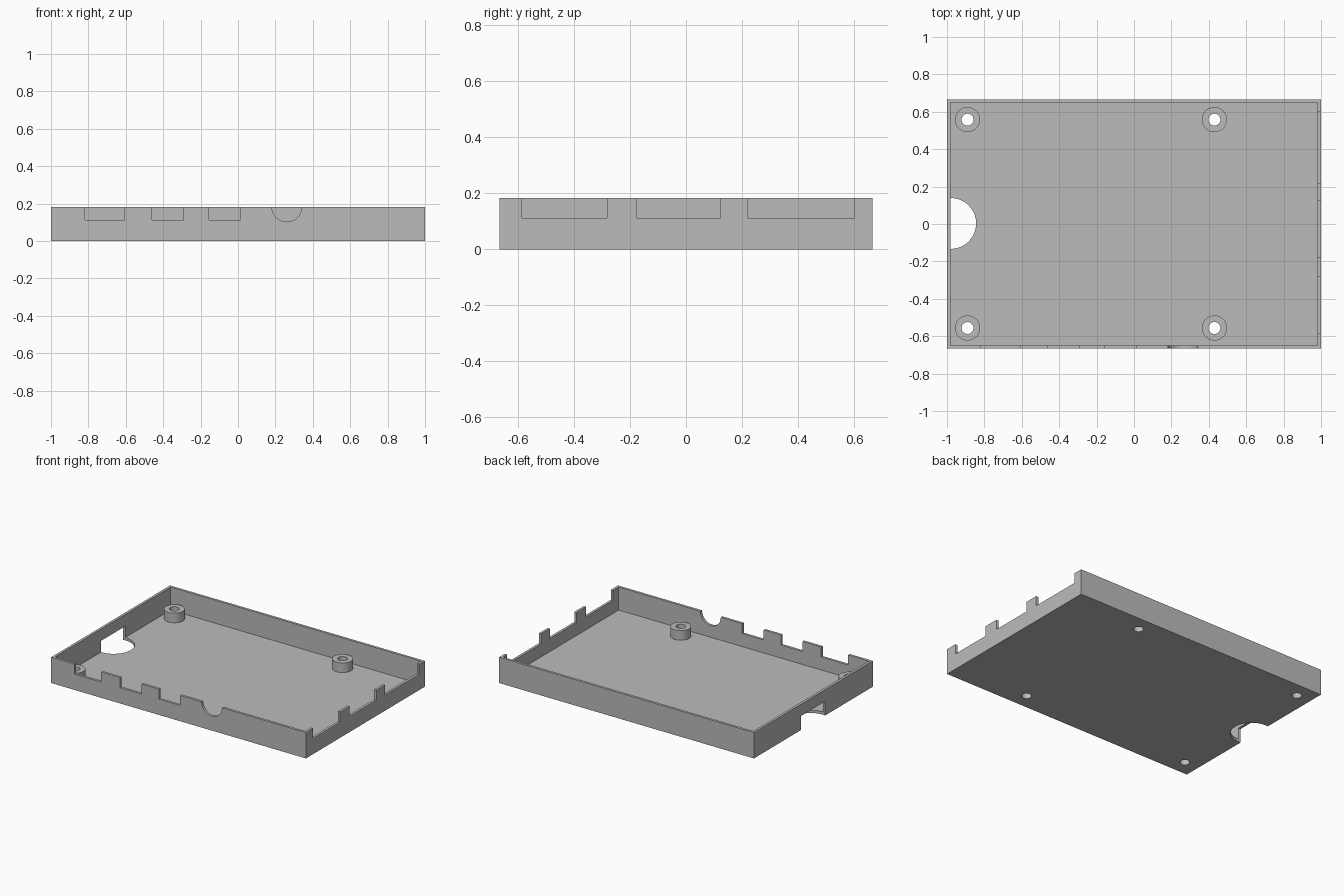
import bpy
import math
from mathutils import Matrix

if "Cube" in bpy.data.objects:
    bpy.data.objects.remove(bpy.data.objects["Cube"], do_unlink=True)

import bmesh

LENGTH, WIDTH, HEIGHT = 2.0, 1.333, 0.183
WALL, FLOOR, NOTCH_Z = 0.018, 0.02, 0.112
TOP = HEIGHT + 0.05
HX, HY = LENGTH / 2, WIDTH / 2

grey = bpy.data.materials.new("grey_plastic")
grey.use_nodes = True
COLOUR = (0.5, 0.5, 0.5, 1)
grey.diffuse_color = COLOUR
grey.node_tree.nodes["Principled BSDF"].inputs["Base Color"].default_value = COLOUR


def finish(name, bm):
    mesh = bpy.data.meshes.new(name)
    bm.to_mesh(mesh)
    bm.free()
    mesh.materials.append(grey)
    obj = bpy.data.objects.new(name, mesh)
    bpy.context.scene.collection.objects.link(obj)
    return obj


def box(name, low, high):
    bm = bmesh.new()
    bmesh.ops.create_cube(bm, size=1)
    for v in bm.verts:
        v.co = [a if c < 0 else b for a, b, c in zip(low, high, v.co)]
    return finish(name, bm)


def cylinder(name, centre, radius, depth, axis="Z", sides=48):
    bm = bmesh.new()
    turn = Matrix.Rotation(math.pi / 2, 4, "X") if axis == "Y" else Matrix()
    bmesh.ops.create_cone(bm, cap_ends=True, segments=sides, radius1=radius,
                          radius2=radius, depth=depth,
                          matrix=Matrix.Translation(centre) @ turn)
    return finish(name, bm)


def combine(target, tool, operation="DIFFERENCE"):
    """Apply one boolean to the target and discard the tool."""
    mod = target.modifiers.new("boolean", "BOOLEAN")
    mod.operation, mod.solver, mod.object = operation, "EXACT", tool
    graph = bpy.context.evaluated_depsgraph_get()
    result = bpy.data.meshes.new_from_object(target.evaluated_get(graph))
    target.modifiers.clear()
    target.data = result
    bpy.data.objects.remove(tool, do_unlink=True)


# Open tray
tray = box("case_tray", (-HX, -HY, 0), (HX, HY, HEIGHT))
combine(tray, box("cavity", (WALL - HX, WALL - HY, FLOOR),
                  (HX - WALL, HY - WALL, TOP)))

# Hollow screw posts, drilled through the floor
for x in (-0.89, 0.43):
    for y in (-0.556, 0.558):
        post_low, post_high = FLOOR / 2, 0.088
        combine(tray, cylinder("post", (x, y, (post_low + post_high) / 2),
                               0.067, post_high - post_low), "UNION")
        combine(tray, cylinder("screw_hole", (x, y, 0), 0.032, 0.4))

# Rectangular port notches in the front wall
for x0, x1 in ((-0.818, -0.607), (-0.46, -0.291), (-0.155, 0.013)):
    combine(tray, box("front_notch", (x0, -HY - 0.05, NOTCH_Z),
                      (x1, -HY + 0.04, TOP)))

# Rounded socket notch in the front wall
combine(tray, cylinder("round_notch", (0.261, -HY, HEIGHT), 0.08, 0.08, "Y"))

# Wide port notches in the +x end wall
for y0, y1 in ((-0.585, -0.283), (-0.176, 0.123), (0.219, 0.602)):
    combine(tray, box("end_notch", (HX - 0.04, y0, NOTCH_Z),
                      (HX + 0.05, y1, TOP)))

# Half-round card opening through the floor and the lower -x wall
combine(tray, cylinder("card_opening", (-0.98, 0.003, 0.0), 0.136, 0.2, sides=64))

bpy.ops.object.select_all(action="DESELECT")
tray.select_set(True)
bpy.context.view_layer.objects.active = tray
bpy.ops.object.shade_smooth_by_angle(angle=math.radians(30))
